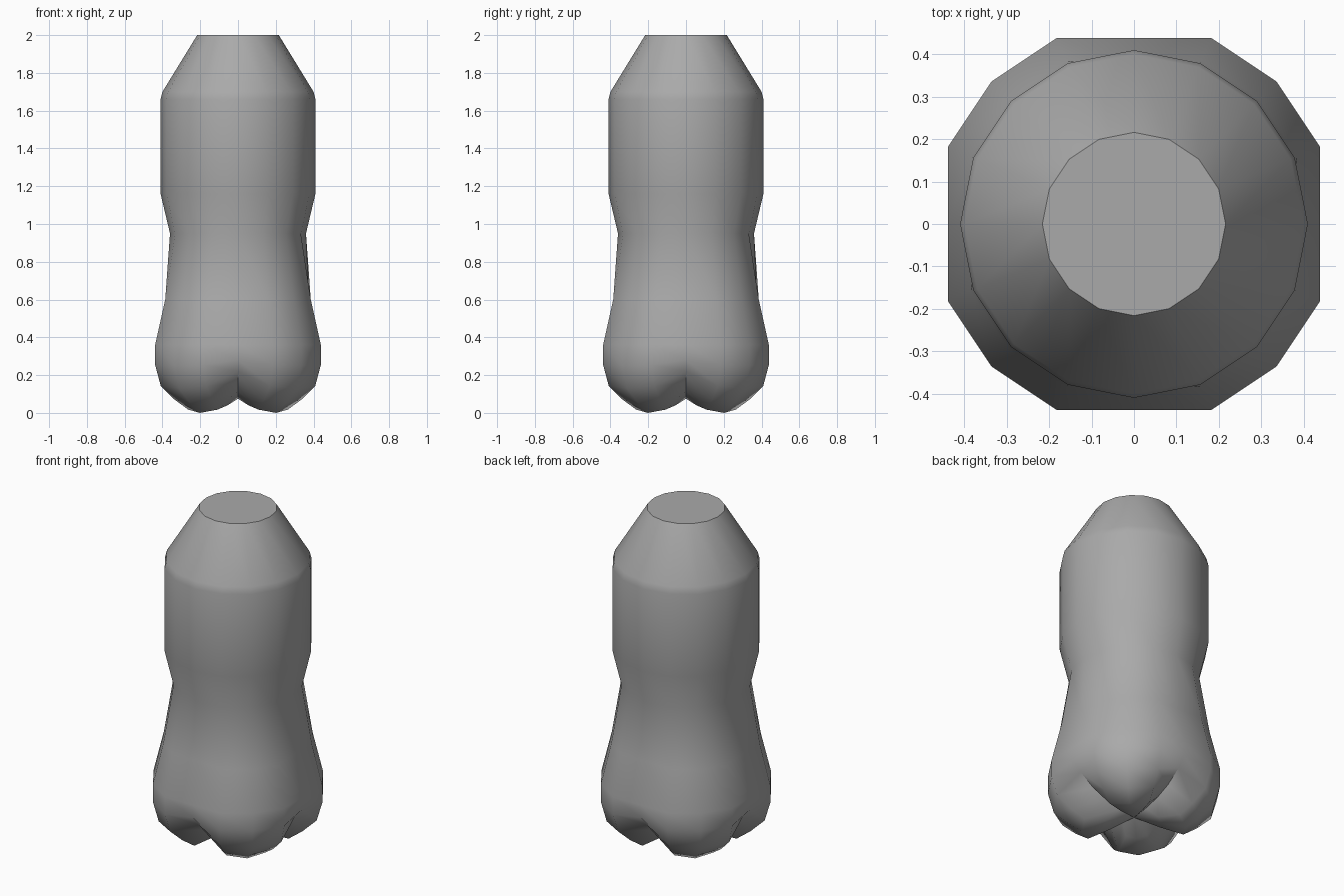
import bpy, bmesh, math

if "Cube" in bpy.data.objects:
    bpy.data.objects.remove(bpy.data.objects["Cube"], do_unlink=True)

SIDES = 16


def make_material(name, colour):
    mat = bpy.data.materials.new(name)
    mat.use_nodes = True
    mat.diffuse_color = colour
    mat.node_tree.nodes["Principled BSDF"].inputs["Base Color"].default_value = colour
    return mat


# Cross-sections from top to bottom: lobe radius, lobe z, groove radius, groove z
PROFILE = [
    (0.216, 2.0, 0.216, 2.0),
    (0.40, 1.70, 0.40, 1.70),
    (0.41, 1.66, 0.41, 1.66),
    (0.41, 1.16, 0.41, 1.16),
    (0.36, 0.95, 0.36, 0.95),
    (0.417, 0.60, 0.375, 0.60),
    (0.475, 0.36, 0.438, 0.36),
    (0.475, 0.25, 0.43, 0.28),
    (0.443, 0.13, 0.38, 0.22),
    (0.363, 0.055, 0.29, 0.155),
    (0.285, 0.0, 0.20, 0.115),
    (0.15, 0.03, 0.10, 0.09),
]
# Lobe weight around a quarter turn: groove, shoulder, crest, shoulder
RADIUS_WEIGHT = (0, 1, 1, 1)
HEIGHT_WEIGHT = (0, 0.85, 1, 0.85)


def lerp(a, b, t):
    return a + (b - a) * t


def make_ring(bm, lobe_r, lobe_z, groove_r, groove_z):
    ring = []
    for i in range(SIDES):
        angle = math.tau * i / SIDES
        r = lerp(groove_r, lobe_r, RADIUS_WEIGHT[i % 4])
        z = lerp(groove_z, lobe_z, HEIGHT_WEIGHT[i % 4])
        ring.append(bm.verts.new((r * math.cos(angle), r * math.sin(angle), z)))
    return ring


# Bottle body with four-lobed foot
bm = bmesh.new()
rings = [make_ring(bm, *section) for section in PROFILE]
bm.faces.new(rings[0])
for upper, lower in zip(rings, rings[1:]):
    for i in range(SIDES):
        j = (i + 1) % SIDES
        bm.faces.new((upper[i], lower[i], lower[j], upper[j]))

# Underside centre
centre = bm.verts.new((0, 0, 0.075))
for i in range(SIDES):
    bm.faces.new((rings[-1][i], centre, rings[-1][(i + 1) % SIDES]))
bmesh.ops.recalc_face_normals(bm, faces=bm.faces)

mesh = bpy.data.meshes.new("bottle_body")
bm.to_mesh(mesh)
bm.free()
bottle = bpy.data.objects.new("bottle_body", mesh)
bpy.context.collection.objects.link(bottle)
mesh.materials.append(make_material("plain grey", (0.4, 0.4, 0.4, 1)))

# Smooth sides, crisp top rim
bpy.ops.object.select_all(action="DESELECT")
bottle.select_set(True)
bpy.context.view_layer.objects.active = bottle
bpy.ops.object.shade_smooth_by_angle(angle=math.radians(50))
